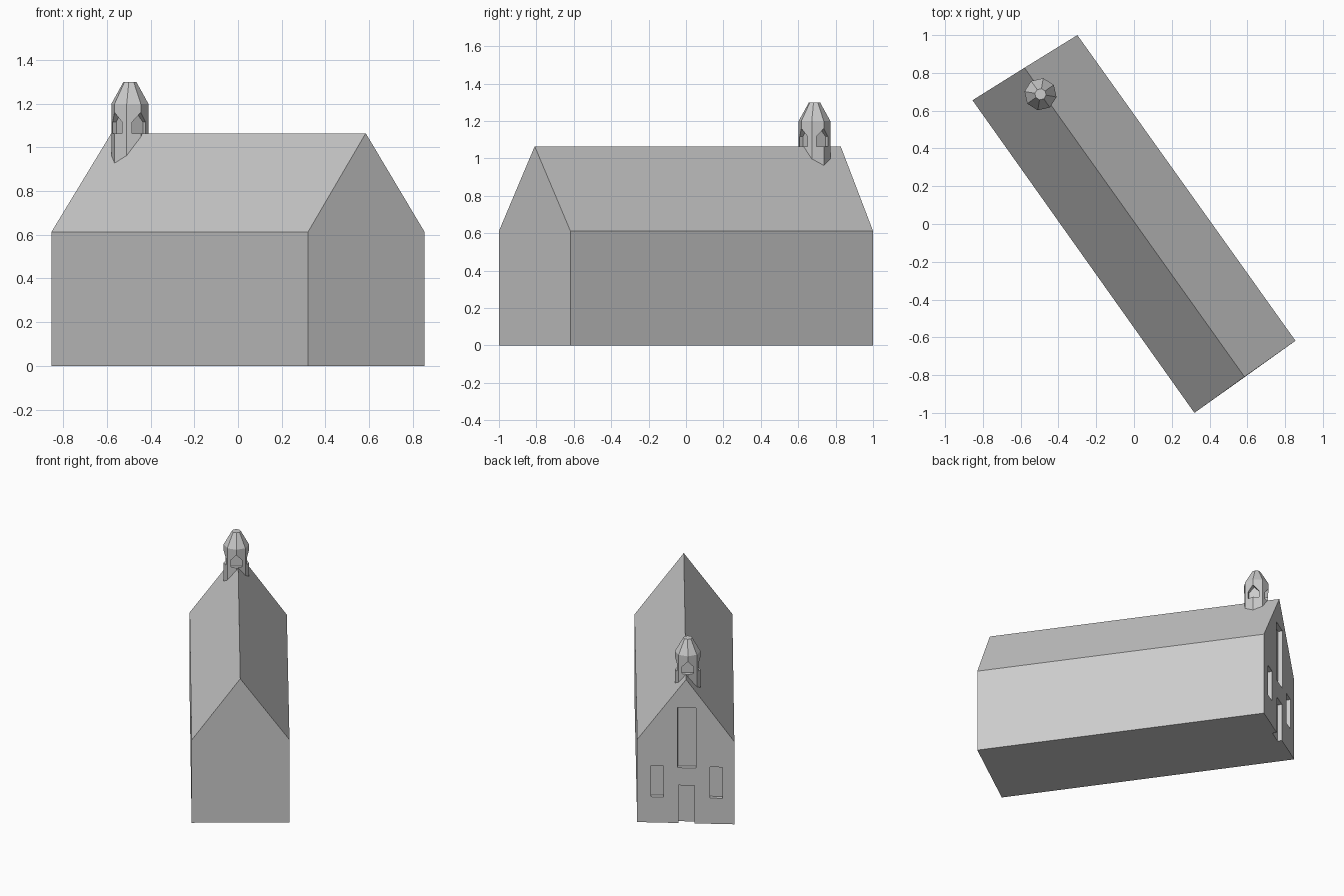
import bpy, bmesh, math
from mathutils import Vector, Matrix

if "Cube" in bpy.data.objects:
    bpy.data.objects.remove(bpy.data.objects["Cube"])

stone = bpy.data.materials.new("grey_stone")
stone.diffuse_color = (0.6, 0.6, 0.6, 1)
stone.use_nodes = True
stone.node_tree.nodes["Principled BSDF"].inputs["Base Color"].default_value = stone.diffuse_color


def make(name, bm):
    bmesh.ops.recalc_face_normals(bm, faces=bm.faces[:])
    me = bpy.data.meshes.new(name)
    bm.to_mesh(me)
    bm.free()
    me.materials.append(stone)
    ob = bpy.data.objects.new(name, me)
    bpy.context.collection.objects.link(ob)
    return ob


def loft(name, a, b):
    """Closed solid between two matching outlines."""
    bm = bmesh.new()
    va = [bm.verts.new(p) for p in a]
    vb = [bm.verts.new(p) for p in b]
    bm.faces.new(va)
    bm.faces.new(vb[::-1])
    for i in range(len(va)):
        j = (i + 1) % len(va)
        bm.faces.new((va[i], vb[i], vb[j], va[j]))
    return make(name, bm)


def cut(target, cutter):
    mod = target.modifiers.new("opening", 'BOOLEAN')
    mod.operation, mod.object, mod.solver = 'DIFFERENCE', cutter, 'EXACT'
    bpy.context.view_layer.objects.active = target
    bpy.ops.object.modifier_apply(modifier=mod.name)
    bpy.data.objects.remove(cutter)


# Gabled hall, standing diagonally
EAVE, RIDGE = 0.612, 1.065


def gable(left, right, top):
    return [(*left, 0), (*right, 0), (*right, EAVE), (*top, RIDGE), (*left, EAVE)]


A, B = Vector((-0.855, 0.655)), Vector((-0.30, 1.0))
hall = loft("hall", gable(A, B, (-0.58, 0.827)),
            gable((0.32, -1.0), (0.855, -0.618), (0.585, -0.809)))

# Recessed door and windows in the entrance gable
mid = (A + B) / 2
u = (A - B).normalized()
out = Vector((u.y, -u.x))
if out.y < 0:
    out = -out
for u0, u1, z0, z1 in ((-0.05, 0.06, -0.05, 0.28),     # door
                       (-0.055, 0.07, 0.41, 0.855),    # tall window
                       (0.163, 0.247, 0.19, 0.42),     # side windows
                       (-0.235, -0.15, 0.19, 0.42)):
    def outline(d):
        return [(*(mid + u * s + out * d), z)
                for s, z in ((u0, z0), (u1, z0), (u1, z1), (u0, z1))]
    cut(hall, loft("cutter", outline(-0.03), outline(0.1)))

# Octagonal bell turret on the ridge, with a vertex on the ridge line
C = Vector((-0.495, 0.687))
AXIS = math.radians(-54.7)


def ring(r, z):
    return [(C.x + r * math.cos(AXIS + k * math.pi / 4),
             C.y + r * math.sin(AXIS + k * math.pi / 4), z) for k in range(8)]


turret = loft("bell_turret", ring(0.086, 0.9), ring(0.086, 1.2))
cap = loft("turret_cap", ring(0.086, 1.2), ring(0.03, 1.3))

# Four pointed niches around the turret
for k in range(4):
    a = AXIS + k * math.pi / 2
    n, t = Vector((math.cos(a), math.sin(a))), Vector((-math.sin(a), math.cos(a)))

    def niche(d):
        return [(*(C + n * d + t * s), z) for s, z in
                ((-0.037, 1.065), (0.037, 1.065), (0.037, 1.117), (0, 1.16), (-0.037, 1.117))]
    cut(turret, loft("cutter", niche(0.05), niche(0.12)))
